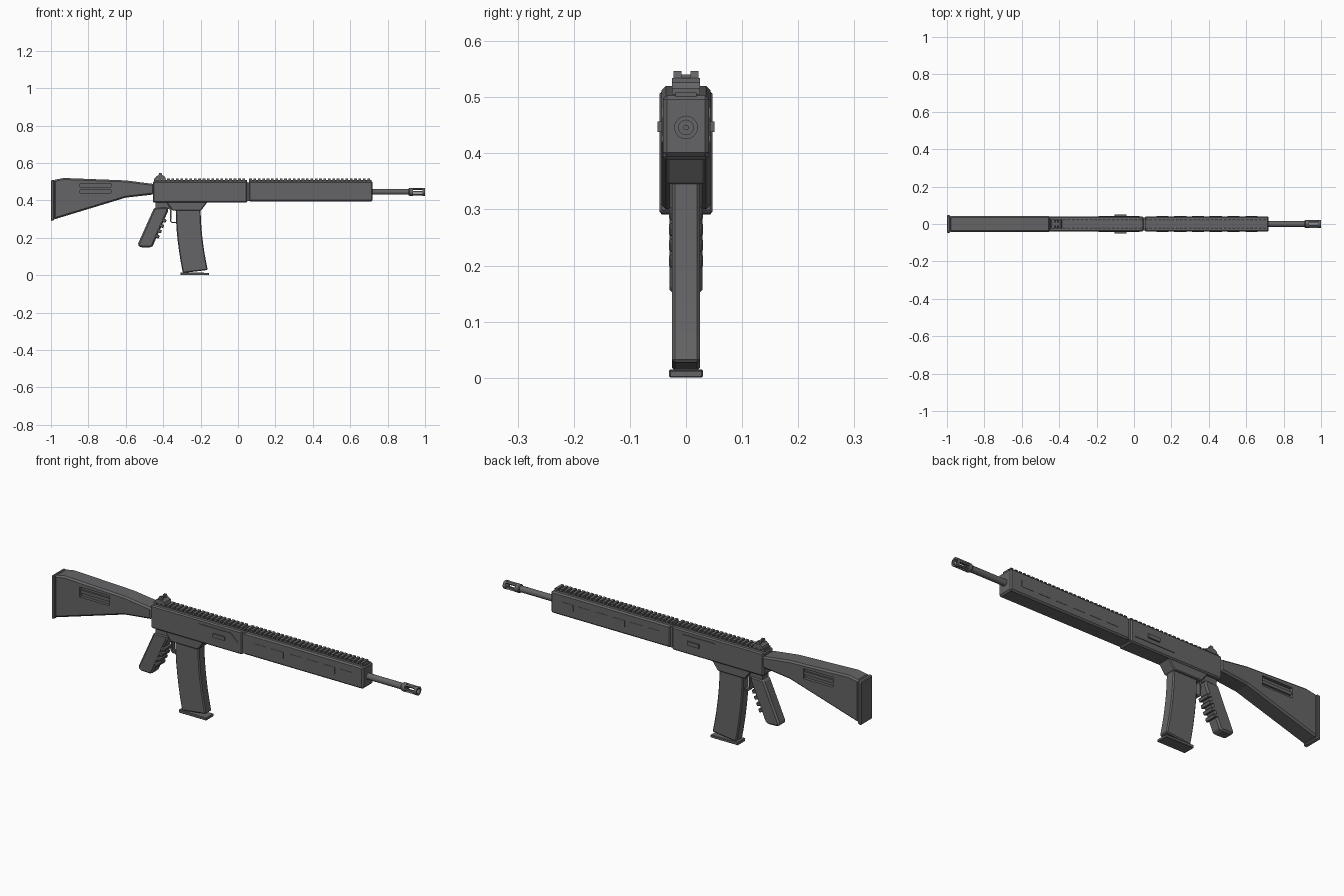
import bpy, bmesh, math
from mathutils import Vector, Matrix

if "Cube" in bpy.data.objects:
    bpy.data.objects.remove(bpy.data.objects["Cube"])

mat = bpy.data.materials.new("dark grey")
mat.use_nodes = True
GREY = (0.13, 0.13, 0.135, 1)
mat.diffuse_color = GREY
mat.node_tree.nodes["Principled BSDF"].inputs["Base Color"].default_value = GREY


def finish(name, bm, bevel=0.0):
    bmesh.ops.recalc_face_normals(bm, faces=bm.faces)
    me = bpy.data.meshes.new(name)
    bm.to_mesh(me)
    bm.free()
    me.materials.append(mat)
    ob = bpy.data.objects.new(name, me)
    bpy.context.collection.objects.link(ob)
    if bevel:
        m = ob.modifiers.new("edge bevel", 'BEVEL')
        m.width, m.segments, m.limit_method = bevel, 1, 'ANGLE'
        m.angle_limit = math.radians(40)
    return ob


def add_box(bm, x0, x1, y0, y1, z0, z1):
    size = Matrix.Diagonal((x1 - x0, y1 - y0, z1 - z0, 1))
    mid = Matrix.Translation(((x0 + x1) / 2, (y0 + y1) / 2, (z0 + z1) / 2))
    bmesh.ops.create_cube(bm, size=1, matrix=mid @ size)


def box(name, x0, x1, half, z0, z1, bevel=0.0):
    bm = bmesh.new()
    add_box(bm, x0, x1, -half, half, z0, z1)
    return finish(name, bm, bevel)


def prism(name, outline, y0, y1, bevel=0.0):
    """Side outline in x and z, extruded across y."""
    bm = bmesh.new()
    face = bm.faces.new([bm.verts.new((x, y0, z)) for x, z in outline])
    ext = bmesh.ops.extrude_face_region(bm, geom=[face])
    moved = [v for v in ext["geom"] if isinstance(v, bmesh.types.BMVert)]
    bmesh.ops.translate(bm, verts=moved, vec=(0, y1 - y0, 0))
    return finish(name, bm, bevel)


def lathe(name, profile, z, sides=20):
    """Closed x / radius profile turned round the barrel axis."""
    bm = bmesh.new()
    rings = []
    for i in range(sides):
        a = 2 * math.pi * i / sides
        rings.append([bm.verts.new((x, r * math.cos(a), z + r * math.sin(a)))
                      for x, r in profile])
    n = len(profile)
    for i in range(sides):
        a, b = rings[i], rings[(i + 1) % sides]
        for j in range(n):
            k = (j + 1) % n
            bm.faces.new((a[j], a[k], b[k], b[j]))
    ob = finish(name, bm)
    bpy.ops.object.select_all(action='DESELECT')
    ob.select_set(True)
    bpy.context.view_layer.objects.active = ob
    bpy.ops.object.shade_smooth_by_angle()
    return ob


# Stock with a recessed slot on each side, a bar in the slot and a butt pad
stock = prism("stock", [(-0.985, 0.298), (-0.6, 0.415), (-0.45, 0.432), (-0.45, 0.488),
                        (-0.6, 0.507), (-0.93, 0.52), (-0.985, 0.51)], -0.044, 0.044, 0.008)
for s in (-1, 1):
    bm = bmesh.new()
    add_box(bm, -0.845, -0.68, s * 0.045 - 0.016, s * 0.045 + 0.016, 0.44, 0.49)
    cutter = finish("slot_cutter", bm)
    cutter.hide_render = True
    mod = stock.modifiers.new("slot", 'BOOLEAN')
    mod.operation, mod.object, mod.solver = 'DIFFERENCE', cutter, 'EXACT'
    bpy.context.view_layer.objects.active = stock
    for m in [m.name for m in stock.modifiers]:
        bpy.ops.object.modifier_apply(modifier=m)
    bpy.data.objects.remove(cutter)
box("stock_slot_bar", -0.845, -0.68, 0.038, 0.457, 0.473)
prism("butt_pad", [(-1, 0.29), (-0.982, 0.295), (-0.982, 0.511), (-1, 0.507)],
      -0.047, 0.047, 0.004)

# Receiver, handguard and the seam between them
box("receiver", -0.455, 0.05, 0.041, 0.388, 0.503, 0.006)
box("joint", 0.04, 0.07, 0.036, 0.396, 0.497)
box("handguard", 0.058, 0.72, 0.041, 0.394, 0.503, 0.007)

# Raised side panels, charging handles and handguard slot plates
for side, s in (("right", -1), ("left", 1)):
    y0, y1 = sorted((s * 0.039, s * 0.044))
    prism(side + "_receiver_panel", [(-0.19, 0.42), (0.03, 0.42), (0.03, 0.445),
                                     (-0.01, 0.482), (-0.19, 0.482)], y0, y1)
    y0, y1 = sorted((s * 0.04, s * 0.051))
    bm = bmesh.new()
    add_box(bm, -0.105, -0.04, y0, y1, 0.438, 0.457)
    finish(side + "_charging_handle", bm)
    bm = bmesh.new()
    y0, y1 = sorted((s * 0.04, s * 0.0425))
    for i in range(6):
        x = 0.12 + 0.095 * i
        add_box(bm, x, x + 0.065, y0, y1, 0.432, 0.464)
    finish(side + "_handguard_slots", bm)

# Toothed top rails
for name, x0, x1 in (("receiver_rail", -0.45, 0.048), ("handguard_rail", 0.06, 0.715)):
    bm = bmesh.new()
    add_box(bm, x0, x1, -0.019, 0.019, 0.498, 0.508)
    count = round((x1 - x0) / 0.0235)
    pitch = (x1 - x0) / count
    for i in range(count):
        x = x0 + pitch * i
        add_box(bm, x, x + pitch * 0.6, -0.025, 0.025, 0.505, 0.516)
    finish(name, bm)

# Rear sight
prism("rear_sight_base", [(-0.445, 0.512), (-0.385, 0.512), (-0.39, 0.526),
                          (-0.402, 0.534), (-0.428, 0.534), (-0.44, 0.526)], -0.025, 0.025)
for s in (-1, 1):
    y0, y1 = sorted((s * 0.008, s * 0.022))
    prism("rear_sight_ear", [(-0.427, 0.53), (-0.403, 0.53), (-0.409, 0.547),
                             (-0.421, 0.547)], y0, y1)
box("rear_sight_notch", -0.419, -0.411, 0.01, 0.53, 0.54)

# Magazine well, curved magazine and base plate
prism("magazine_well", [(-0.385, 0.392), (-0.35, 0.345), (-0.198, 0.345), (-0.163, 0.392)],
      -0.034, 0.034, 0.004)
back, front = [], []
for i in range(7):
    t = i / 6
    bend = 0.038 * t ** 1.8
    back.append((-0.333 + bend, 0.35 - 0.338 * t))
    front.append((-0.2 + bend, 0.35 - 0.322 * t))
prism("magazine", back + front[::-1], -0.025, 0.025, 0.005)
prism("magazine_base", [(-0.308, 0), (-0.155, 0), (-0.155, 0.013), (-0.308, 0.015)],
      -0.03, 0.03, 0.002)

# Pistol grip with finger ridges
box("grip_neck", -0.44, -0.37, 0.024, 0.355, 0.392)
prism("grip", [(-0.448, 0.362), (-0.375, 0.366), (-0.373, 0.345), (-0.455, 0.158),
               (-0.466, 0.148), (-0.525, 0.15), (-0.537, 0.163)], -0.029, 0.029, 0.008)
bm = bmesh.new()
for i in range(4):
    t = 0.28 + 0.15 * i
    top = Vector((-0.373, 0, 0.345)).lerp(Vector((-0.455, 0, 0.158)), t)
    turn = Matrix.Rotation(math.radians(23), 4, 'Y')
    ridge = Matrix.Diagonal((0.024, 0.06, 0.018, 1))
    bmesh.ops.create_cube(bm, size=1, matrix=Matrix.Translation(top) @ turn @ ridge)
finish("grip_ridges", bm, 0.003)

# Trigger guard and trigger
prism("trigger_guard", [(-0.385, 0.37), (-0.37, 0.362), (-0.363, 0.345), (-0.364, 0.288),
                        (-0.355, 0.279), (-0.332, 0.279), (-0.332, 0.286), (-0.352, 0.286),
                        (-0.357, 0.292), (-0.356, 0.35), (-0.35, 0.37)], -0.012, 0.012)

# Barrel and slotted muzzle device
AXIS = 0.446
lathe("barrel", [(0.7, 0.004), (0.7, 0.0155), (0.92, 0.0155), (0.92, 0.004)], AXIS)
lathe("muzzle_collar", [(0.912, 0.004), (0.912, 0.018), (0.916, 0.021),
                        (0.935, 0.021), (0.935, 0.004)], AXIS)
lathe("muzzle_ring", [(0.986, 0.013), (0.986, 0.021), (1.0, 0.021), (1.0, 0.013)], AXIS)
bm = bmesh.new()
for i in range(6):
    spin = Matrix.Rotation(math.tau * (i + 0.5) / 6, 4, 'X')
    bar = Matrix.Translation((0.96, 0, 0.017)) @ Matrix.Diagonal((0.056, 0.009, 0.007, 1))
    bmesh.ops.create_cube(bm, size=1, matrix=Matrix.Translation((0, 0, AXIS)) @ spin @ bar)
finish("muzzle_prongs", bm)
